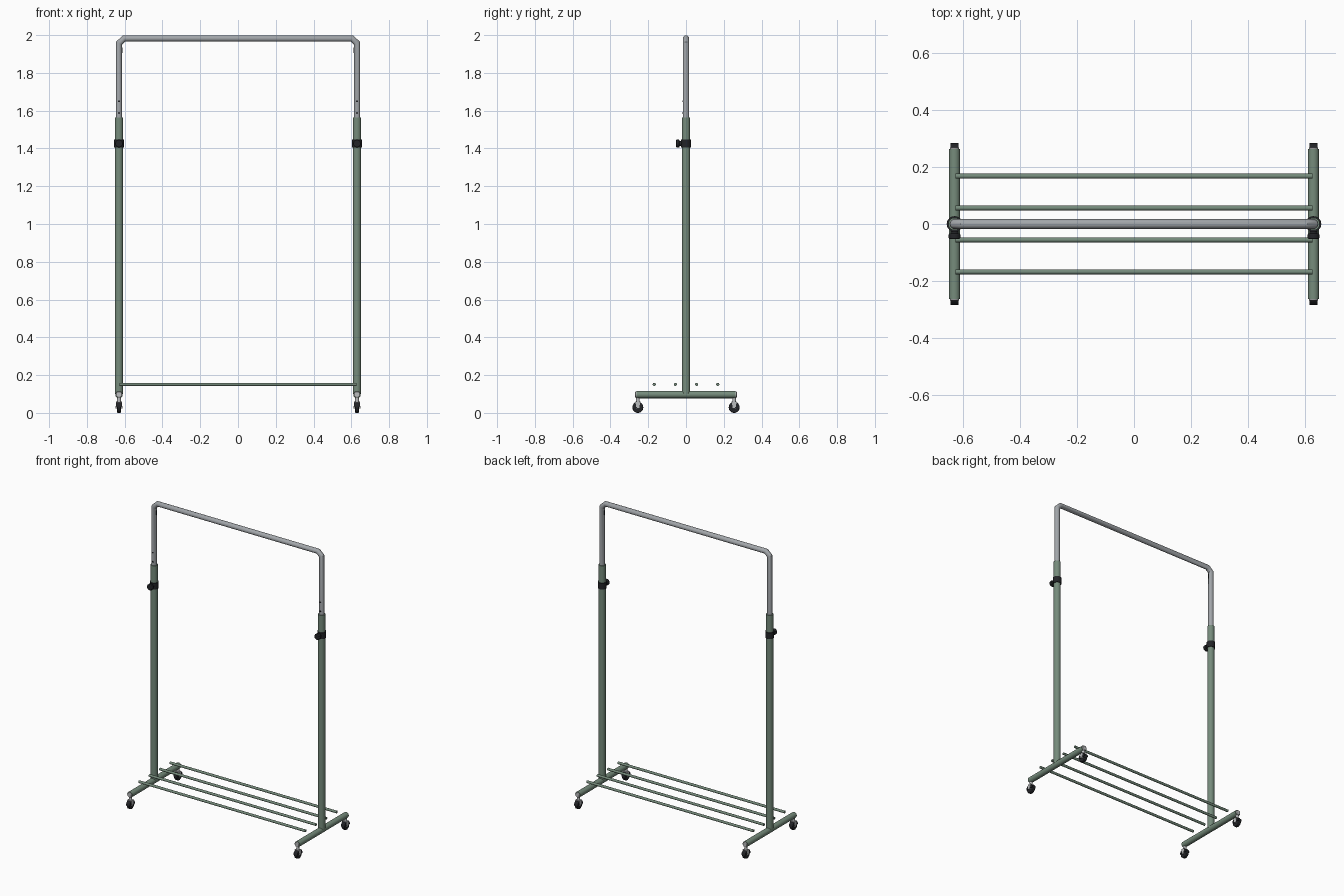
import bpy, math
from mathutils import Vector

cube = bpy.data.objects.get("Cube")
if cube:
    bpy.data.objects.remove(cube)


def material(name, rgb, metallic=0.0):
    m = bpy.data.materials.new(name)
    m.use_nodes = True
    m.diffuse_color = (*rgb, 1)
    m.node_tree.nodes["Principled BSDF"].inputs["Base Color"].default_value = (*rgb, 1)
    return m


GREEN = material("sage green paint", (0.18, 0.26, 0.20))
STEEL = material("grey steel", (0.36, 0.38, 0.40))
LIGHT = material("light grey metal", (0.50, 0.51, 0.52))
BLACK = material("black plastic", (0.016, 0.017, 0.020))


def finish(obj, name, mat):
    obj.name = name
    obj.data.materials.append(mat)
    bpy.ops.object.select_all(action="DESELECT")
    obj.select_set(True)
    bpy.context.view_layer.objects.active = obj
    bpy.ops.object.shade_smooth_by_angle(angle=math.radians(35))
    return obj


def rod(name, start, end, radius, mat, sides=24, bevel=0.0):
    a, b = Vector(start), Vector(end)
    bpy.ops.mesh.primitive_cylinder_add(vertices=sides, radius=radius, depth=(b - a).length,
                                        location=(a + b) / 2,
                                        rotation=(b - a).to_track_quat("Z", "Y").to_euler())
    obj = finish(bpy.context.object, name, mat)
    if bevel:
        mod = obj.modifiers.new("rounded rim", "BEVEL")
        mod.width, mod.segments, mod.limit_method = bevel, 2, "ANGLE"
    return obj


def extrude_yz(name, outline, x, width, mat):
    # Flat outline in the yz plane, given thickness along x
    n = len(outline)
    verts = [(x + s * width / 2, y, z) for s in (-1, 1) for y, z in outline]
    faces = [tuple(reversed(range(n))), tuple(range(n, 2 * n))]
    faces += [(i, (i + 1) % n, (i + 1) % n + n, i + n) for i in range(n)]
    mesh = bpy.data.meshes.new(name)
    mesh.from_pydata(verts, [], faces)
    obj = bpy.data.objects.new(name, mesh)
    bpy.context.collection.objects.link(obj)
    return finish(obj, name, mat)


X = 0.63        # post centre
TUBE = 0.0175   # hanging rail radius
TOP = 2 - TUBE

# Hanging rail: one tube with a cut corner at each end
curve = bpy.data.curves.new("hanging_rail", "CURVE")
curve.dimensions = "3D"
curve.bevel_depth, curve.bevel_resolution, curve.use_fill_caps = TUBE, 5, True
path = [(-X, 1.40), (-X, 1.957), (-0.603, TOP), (0.603, TOP), (X, 1.957), (X, 1.40)]
spline = curve.splines.new("POLY")
spline.points.add(len(path) - 1)
for point, (x, z) in zip(spline.points, path):
    point.co = (x, 0, z, 1)
rail = bpy.data.objects.new("hanging_rail", curve)
bpy.context.collection.objects.link(rail)
bpy.ops.object.select_all(action="DESELECT")
rail.select_set(True)
bpy.context.view_layer.objects.active = rail
bpy.ops.object.convert(target="MESH")
finish(bpy.context.object, "hanging_rail", STEEL)


def caster(label, x, y):
    rod(label + "_caster_stem", (x, y, 0.05), (x, y, 0.085), 0.010, LIGHT, 16)
    rod(label + "_caster_wheel", (x - 0.010, y, 0.029), (x + 0.010, y, 0.029), 0.029, BLACK, 28, 0.003)
    # Half-round hood over the wheel
    arc = [(y + 0.029 * math.cos(math.pi * i / 12), 0.030 + 0.029 * math.sin(math.pi * i / 12))
           for i in range(13)]
    extrude_yz(label + "_caster_hood", arc, x, 0.028, BLACK)
    # Fork plates on both sides
    fork = [(y - 0.007, 0.024), (y + 0.007, 0.024), (y + 0.013, 0.060), (y - 0.013, 0.060)]
    extrude_yz(label + "_caster_fork", fork, x, 0.032, LIGHT)
    rod(label + "_axle", (x - 0.018, y, 0.029), (x + 0.018, y, 0.029), 0.007, LIGHT, 12)


for side, s in (("left", 1), ("right", -1)):
    x = s * X
    # Upright post and base foot
    rod(side + "_post", (x, 0, 0.10), (x, 0, 1.563), 0.022, GREEN, 32)
    rod(side + "_foot", (x, -0.263, 0.097), (x, 0.263, 0.097), 0.0195, GREEN, 28)
    # Height clamp with its front knob
    rod(side + "_clamp", (x, 0, 1.405), (x, 0, 1.447), 0.0275, BLACK, 28)
    rod(side + "_clamp_knob_neck", (x, -0.015, 1.426), (x, -0.038, 1.426), 0.014, BLACK, 16)
    rod(side + "_clamp_knob", (x, -0.034, 1.426), (x, -0.052, 1.426), 0.0205, BLACK, 20, 0.003)
    # Height adjustment holes
    for i, z in enumerate((1.587, 1.65)):
        rod(f"{side}_hole_{i + 1}", (x, -0.012, z), (x, -0.0182, z), 0.005, BLACK, 12)
    # Small locking tab inside the corner
    rod(side + "_rail_tab", (x - s * 0.0165, 0, 1.905), (x - s * 0.0165, 0, 1.935), 0.003, BLACK, 8)
    for end, e in (("back", 1), ("front", -1)):
        label = f"{side}_{end}"
        rod(label + "_foot_cap", (x, e * 0.26, 0.097), (x, e * 0.269, 0.097), 0.0165, LIGHT, 24, 0.003)
        caster(label, x, e * 0.255)

# Shelf rods
for i, y in enumerate((-0.168, -0.056, 0.056, 0.168)):
    rod(f"shelf_rod_{i + 1}", (-0.627, y, 0.151), (0.627, y, 0.151), 0.0085, GREEN, 16)
